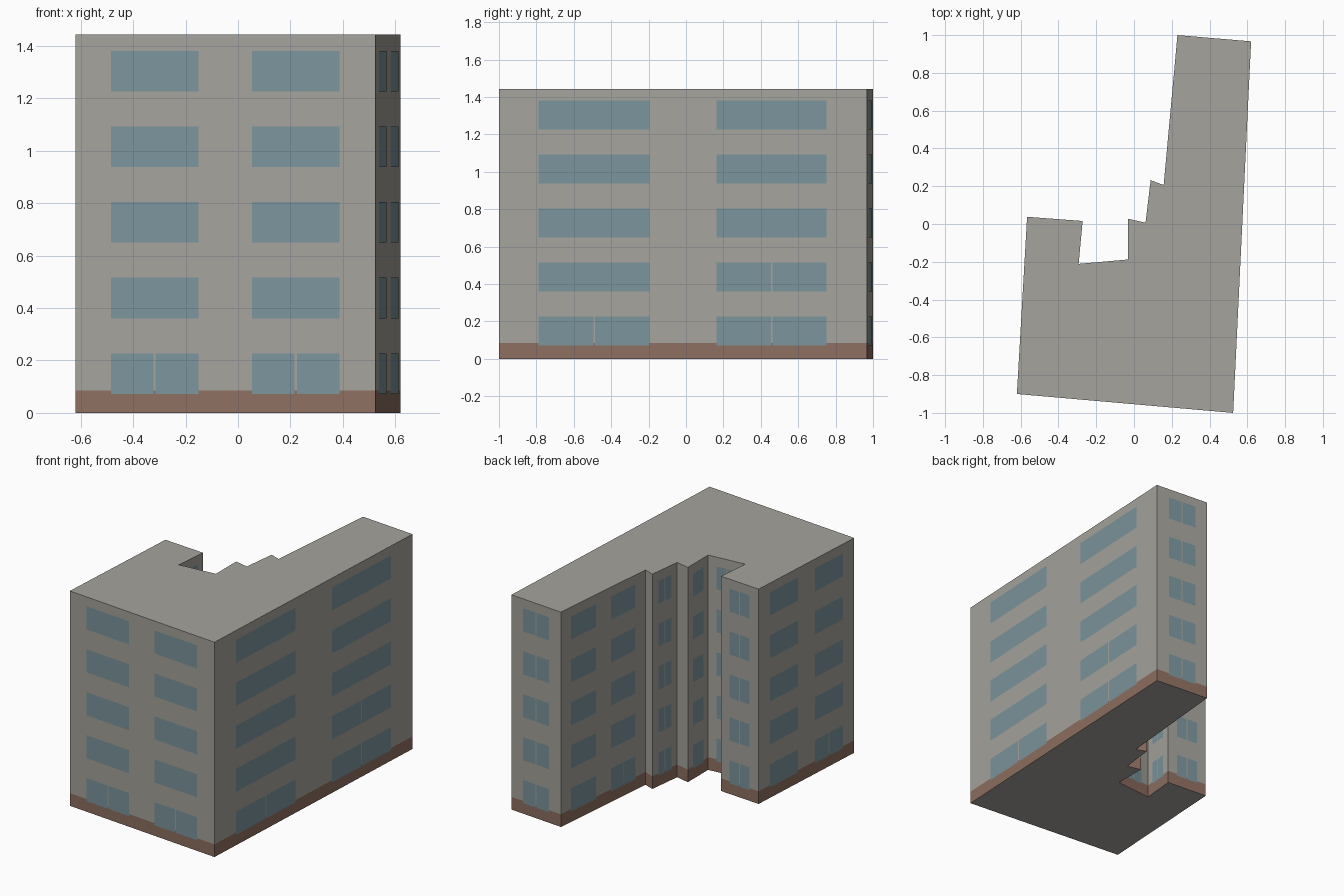
import bpy, bmesh
from mathutils import Vector

if "Cube" in bpy.data.objects:
    bpy.data.objects.remove(bpy.data.objects["Cube"])


def material(name, colour):
    mat = bpy.data.materials.new(name)
    mat.use_nodes = True
    mat.diffuse_color = (*colour, 1)
    mat.node_tree.nodes["Principled BSDF"].inputs["Base Color"].default_value = (*colour, 1)
    return mat


plaster = material("warm grey plaster", (0.38, 0.37, 0.335))
brick = material("brown plinth", (0.27, 0.16, 0.12))
glass = material("blue grey glass", (0.2, 0.3, 0.335))

HEIGHT, PLINTH = 1.443, 0.085
FLOORS, PITCH, SILL, PANE = 5, 0.2885, 0.072, 0.155
GAP, LIFT = 0.008, 0.002

# Footprint, counter-clockwise from the front right-hand corner of the entrance side
outline = [(-0.62, -0.9), (0.525, -1), (0.62, 0.967), (0.23, 1),
           (0.157, 0.206), (0.088, 0.232), (0.061, 0.007), (-0.033, 0.028),
           (-0.033, -0.188), (-0.293, -0.211), (-0.272, 0.016), (-0.566, 0.038)]
corners = [Vector((x, y, 0)) for x, y in outline]


def finish(name, bm, mats):
    mesh = bpy.data.meshes.new(name)
    bm.to_mesh(mesh)
    bm.free()
    for mat in mats:
        mesh.materials.append(mat)
    obj = bpy.data.objects.new(name, mesh)
    bpy.context.collection.objects.link(obj)


# Building body: plinth ring, wall ring, floor and roof
bm = bmesh.new()
rings = [[bm.verts.new(c + Vector((0, 0, z))) for c in corners] for z in (0, PLINTH, HEIGHT)]
for low, high, index in ((rings[0], rings[1], 1), (rings[1], rings[2], 0)):
    for i in range(len(corners)):
        j = (i + 1) % len(corners)
        bm.faces.new((low[i], low[j], high[j], high[i])).material_index = index
bm.faces.new(rings[0][::-1])
bm.faces.new(rings[2])
finish("building_body", bm, [plaster, brick])

# Windows: start and end of each column as a share of the wall length
single = [(0.235, 0.762)]
double = [(0.118, 0.41), (0.588, 0.88)]
wide = [(0.108, 0.409), (0.591, 0.891)]
every = {(0, f) for f in range(FLOORS)}

# name: (wall number, columns, split windows as column and floor)
walls = {
    "front_windows": (0, double, {(0, 0), (1, 0)}),
    "right_windows": (1, wide, {(0, 0), (1, 0), (1, 1)}),
    "rear_wing_end_windows": (2, single, every),
    "rear_wing_side_windows": (3, double, {(1, 0)}),
    "stepped_wall_windows": (5, single, every),
    "courtyard_left_windows": (7, single, set()),
    "courtyard_back_windows": (8, single, every),
    "courtyard_right_windows": (9, single, every),
    "short_wing_end_windows": (10, single, every),
    "left_windows": (11, double, {(1, 0)}),
}

for name, (number, columns, split) in walls.items():
    start, end = corners[number], corners[(number + 1) % len(corners)]
    along = (end - start).normalized()
    length = (end - start).length
    out = along.cross(Vector((0, 0, 1))) * LIFT
    bm = bmesh.new()
    for col, (a, b) in enumerate(columns):
        a, b = a * length, b * length
        mid = (a + b) / 2
        for floor in range(FLOORS):
            z = SILL + floor * PITCH
            panes = [(a, b)]
            if (col, floor) in split:
                panes = [(a, mid - GAP / 2), (mid + GAP / 2, b)]
            for p, q in panes:
                quad = [(p, z), (q, z), (q, z + PANE), (p, z + PANE)]
                bm.faces.new([bm.verts.new(start + along * s + out + Vector((0, 0, h)))
                              for s, h in quad])
    finish(name, bm, [glass])
